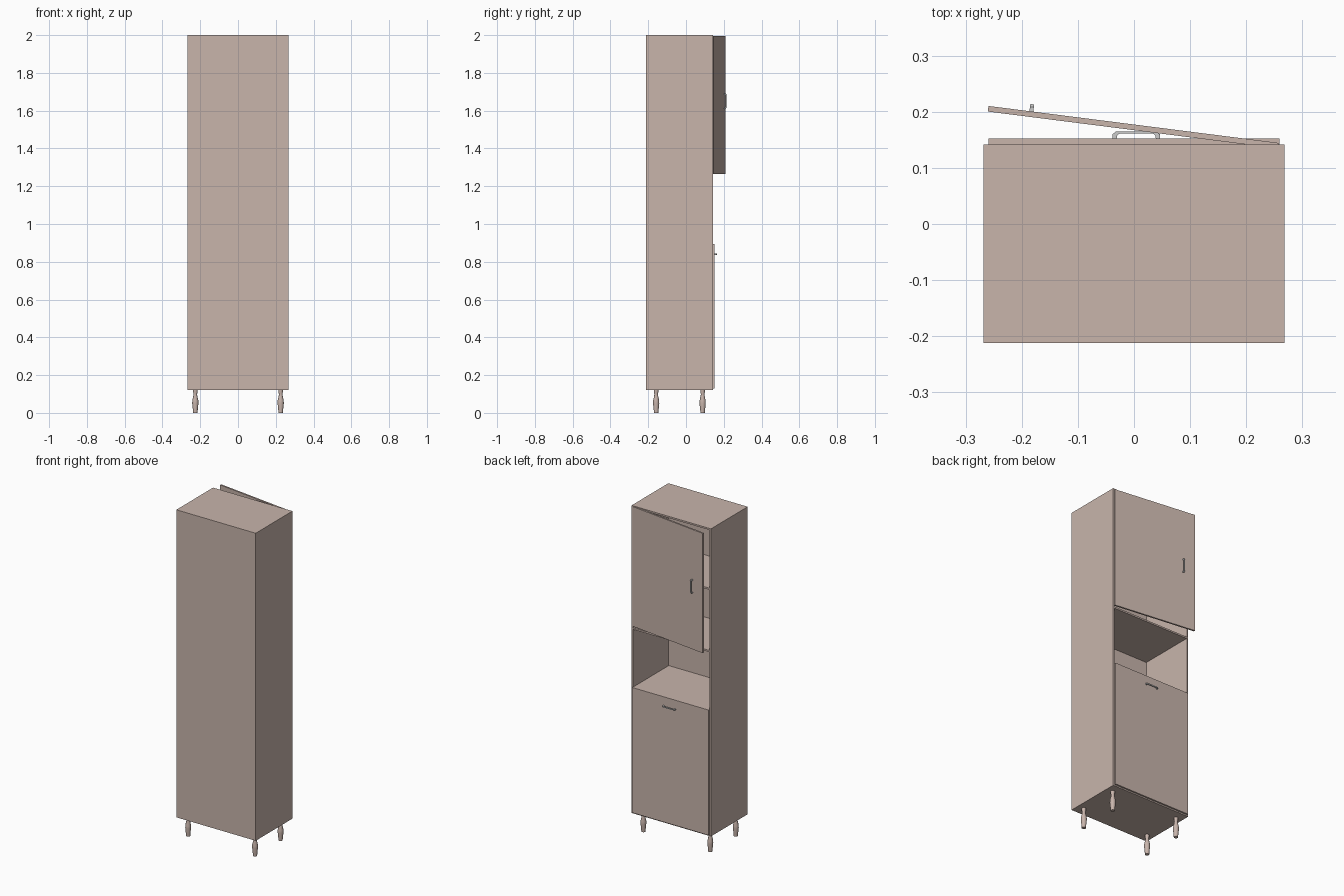
import bpy, bmesh, math
from mathutils import Matrix, Vector

if "Cube" in bpy.data.objects:
    bpy.data.objects.remove(bpy.data.objects["Cube"])

wood = bpy.data.materials.new("wood")
wood.diffuse_color = (0.58, 0.46, 0.41, 1)
wood.use_nodes = True
wood.node_tree.nodes["Principled BSDF"].inputs["Base Color"].default_value = wood.diffuse_color


def finish(name, bm, mat=None):
    bmesh.ops.recalc_face_normals(bm, faces=bm.faces[:])
    me = bpy.data.meshes.new(name)
    bm.to_mesh(me)
    bm.free()
    ob = bpy.data.objects.new(name, me)
    bpy.context.collection.objects.link(ob)
    if mat:
        me.materials.append(mat)
    return ob


def box(name, x0, x1, y0, y1, z0, z1):
    bm = bmesh.new()
    size = Vector((x1 - x0, y1 - y0, z1 - z0))
    mid = Vector((x0 + x1, y0 + y1, z0 + z1)) / 2
    bmesh.ops.create_cube(bm, size=1, matrix=Matrix.Translation(mid) @ Matrix.Diagonal(size).to_4x4())
    return finish(name, bm, wood)


def handle(name, matrix):
    # arched pull: profile in (length, outward), extruded across its width
    half = [(0.042, 0), (0.042, 0.008), (0.036, 0.013)]
    inner = [(0.030, 0.009), (0.034, 0.006), (0.035, 0)]
    outline = half + [(-u, v) for u, v in reversed(half)]
    outline += [(-u, v) for u, v in reversed(inner)] + inner
    bm = bmesh.new()
    face = bm.faces.new([bm.verts.new((u, v, -0.0035)) for u, v in outline])
    ext = bmesh.ops.extrude_face_region(bm, geom=[face])
    bmesh.ops.translate(bm, vec=(0, 0, 0.007),
                        verts=[g for g in ext["geom"] if isinstance(g, bmesh.types.BMVert)])
    ob = finish(name, bm)
    ob.matrix_world = matrix
    return ob


def leg(name, x, y):
    # turned leg: bulging profile spun around z
    profile = [(0.012, 0), (0.0125, 0.012), (0.0165, 0.05), (0.016, 0.065),
               (0.0105, 0.09), (0.0095, 0.1), (0.012, 0.112), (0.012, 0.125)]
    n = 16
    bm = bmesh.new()
    rings = [[bm.verts.new((r * math.cos(math.tau * i / n), r * math.sin(math.tau * i / n), z))
              for i in range(n)] for r, z in profile]
    for a, b in zip(rings, rings[1:]):
        for i in range(n):
            j = (i + 1) % n
            bm.faces.new((a[i], a[j], b[j], b[i]))
    bm.faces.new(rings[0])
    bm.faces.new(rings[-1])
    for f in bm.faces:
        f.smooth = len(f.verts) == 4
    ob = finish(name, bm, wood)
    ob.location = (x, y, 0)
    for e in ob.data.edges:
        e.use_edge_sharp = all(ob.data.vertices[v].co.z in (0, ob.data.vertices[-1].co.z) for v in e.vertices)


# carcass
W, T = 0.268, 0.010
BACK, OPEN, Z0, Z1 = -0.212, 0.142, 0.122, 2.0
for side, s in (("left", -1), ("right", 1)):
    a, b = sorted((s * W, s * (W - T)))
    box(side + "_side_panel", a, b, BACK, OPEN, Z0, Z1)
I = W - T
box("rear_panel", -I, I, BACK, BACK + T, Z0, Z1)
for name, z in (("bottom_panel", Z0), ("counter_shelf", 0.883), ("niche_ceiling", 1.245),
                ("upper_shelf", 1.625), ("top_panel", Z1 - T)):
    box(name, -I, I, BACK + T, OPEN, z, z + T)

# lower door, closed
box("lower_door", -0.259, 0.259, OPEN, 0.152, 0.13, 0.895)
handle("lower_door_handle", Matrix.Translation((0.004, 0.152, 0.84)))

# upper door, hinged slightly open
swing = Matrix.Translation((0.2575, 0.1445, 0)) @ Matrix.Rotation(-math.atan2(0.066, 0.518), 4, 'Z')
door = box("upper_door", -0.521, 0, -0.010, 0, 1.265, 1.996)
door.matrix_world = swing
handle("upper_door_handle",
       swing @ Matrix.Translation((-0.444, 0, 1.65)) @ Matrix.Rotation(math.pi / 2, 4, 'Y'))

# legs
for sx, xn in ((-1, "left"), (1, "right")):
    for y, yn in ((-0.158, "front"), (0.088, "rear")):
        leg(f"{yn}_{xn}_leg", sx * 0.226, y)
